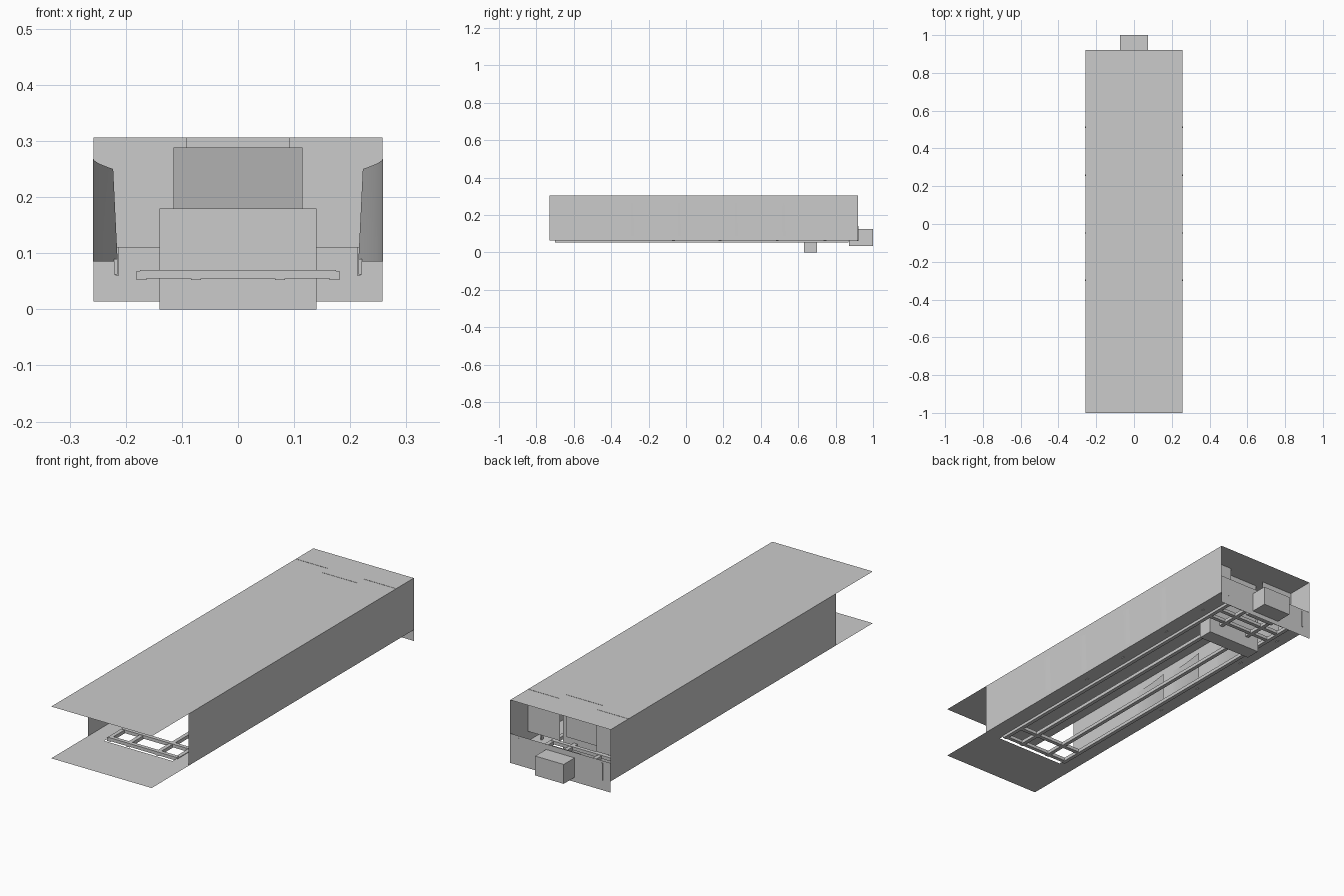
import bpy, math

if "Cube" in bpy.data.objects:
    bpy.data.objects.remove(bpy.data.objects["Cube"])

def mesh(name, verts, faces):
    me = bpy.data.meshes.new(name)
    me.from_pydata(verts, [], faces)
    me.update()
    ob = bpy.data.objects.new(name, me)
    bpy.context.collection.objects.link(ob)
    return ob

def box(name, x0, x1, y0, y1, z0, z1):
    v = [(x, y, z) for z in (z0, z1) for x, y in ((x0, y0), (x1, y0), (x1, y1), (x0, y1))]
    f = [(3, 2, 1, 0), (4, 5, 6, 7)] + [(i, (i + 1) % 4, (i + 1) % 4 + 4, i + 4) for i in range(4)]
    return mesh(name, v, f)

def flat(name, x0, x1, y0, y1, z):        # horizontal sheet
    return mesh(name, [(x0, y0, z), (x1, y0, z), (x1, y1, z), (x0, y1, z)], [(0, 1, 2, 3)])

def upright(name, x0, x1, y, z0, z1):     # sheet across the body
    return mesh(name, [(x0, y, z0), (x1, y, z0), (x1, y, z1), (x0, y, z1)], [(0, 1, 2, 3)])

W, BACK, FRONT, TOP, FLOOR = 0.2575, 0.92, -0.73, 0.305, 0.065

# Roof, with overhang at the front
flat("roof", -W, W, -1, BACK, TOP)

# Floor ring with a long opening
OX, OB = 0.175, 0.85
flat("front_platform", -W, W, -1, FRONT, FLOOR)
flat("rear_floor_strip", -W, W, OB, BACK, FLOOR)

# Rear: low end plate and coupler block
upright("rear_plate", -W, W, BACK, 0.0135, 0.15)
box("rear_coupler", -0.073, 0.073, 0.872, 1.0, 0.035, 0.125)

# Bulkhead centre, set slightly forward of its two sides
upright("bulkhead_centre", -0.093, 0.093, 0.743, 0.11, TOP + 0.001)

# Step box and sloping panel above it
box("step_box", -0.14, 0.14, 0.63, 0.70, 0, 0.18)
mesh("sloping_panel", [(-0.115, 0.68, 0.18), (0.115, 0.68, 0.18),
                       (0.115, 0.65, 0.288), (-0.115, 0.65, 0.288)], [(0, 1, 2, 3)])

# Cross members between the chassis rails
for i, y in enumerate((-0.70, -0.60, 0.72, 0.79)):
    box(f"cross_member_{i}", -OX, OX, y, y + 0.018, 0.055, 0.07)

def curved_panel(name, s, y0):
    # bowed sheet starting at the wall and curling inward toward the back
    n, m = 8, 4
    verts, faces = [], []
    for j in range(m + 1):
        v = j / m
        z = 0.085 + 0.185 * v
        for i in range(n + 1):
            u = i / n
            x = W + 0.001 - (0.044 - 0.008 * v) * (1 - math.cos(u * math.pi / 2))
            verts.append((s * x, y0 - 0.01 * v + 0.26 * u, z - 0.02 * u * v))
    for j in range(m):
        for i in range(n):
            a = j * (n + 1) + i
            faces.append((a, a + 1, a + n + 2, a + n + 1))
    ob = mesh(name, verts, faces)
    for p in ob.data.polygons:
        p.use_smooth = True

for s, side in ((-1, "left"), (1, "right")):
    # Side wall and floor strip
    x = s * W
    mesh(side + "_wall", [(x, FRONT, FLOOR), (x, BACK, FLOOR), (x, BACK, TOP), (x, FRONT, TOP)], [(0, 1, 2, 3)])
    flat(side + "_floor_strip", *sorted((s * OX, x)), FRONT, OB, FLOOR)
    # Bulkhead side, rear slot strip
    upright(side + "_bulkhead", *sorted((s * 0.093, x)), 0.79, 0.11, TOP + 0.001)
    box(side + "_rear_strip", s * 0.215 - 0.003, s * 0.215 + 0.003, 0.915, 0.922, 0.06, 0.14)
    # Chassis rails
    for k, c in (("inner", 0.075), ("outer", 0.172)):
        box(f"{side}_{k}_rail", s * c - 0.009, s * c + 0.009, -0.70, 0.87, 0.052, 0.068)
    # Row of curved panels along the wall, each with a small foot
    for i, y in enumerate((-0.31, -0.06, 0.245, 0.50)):
        curved_panel(f"{side}_curved_panel_{i}", s, y)
        box(f"{side}_panel_foot_{i}", s * 0.218 - 0.003, s * 0.218 + 0.003, y + 0.235, y + 0.25, 0.062, 0.09)
